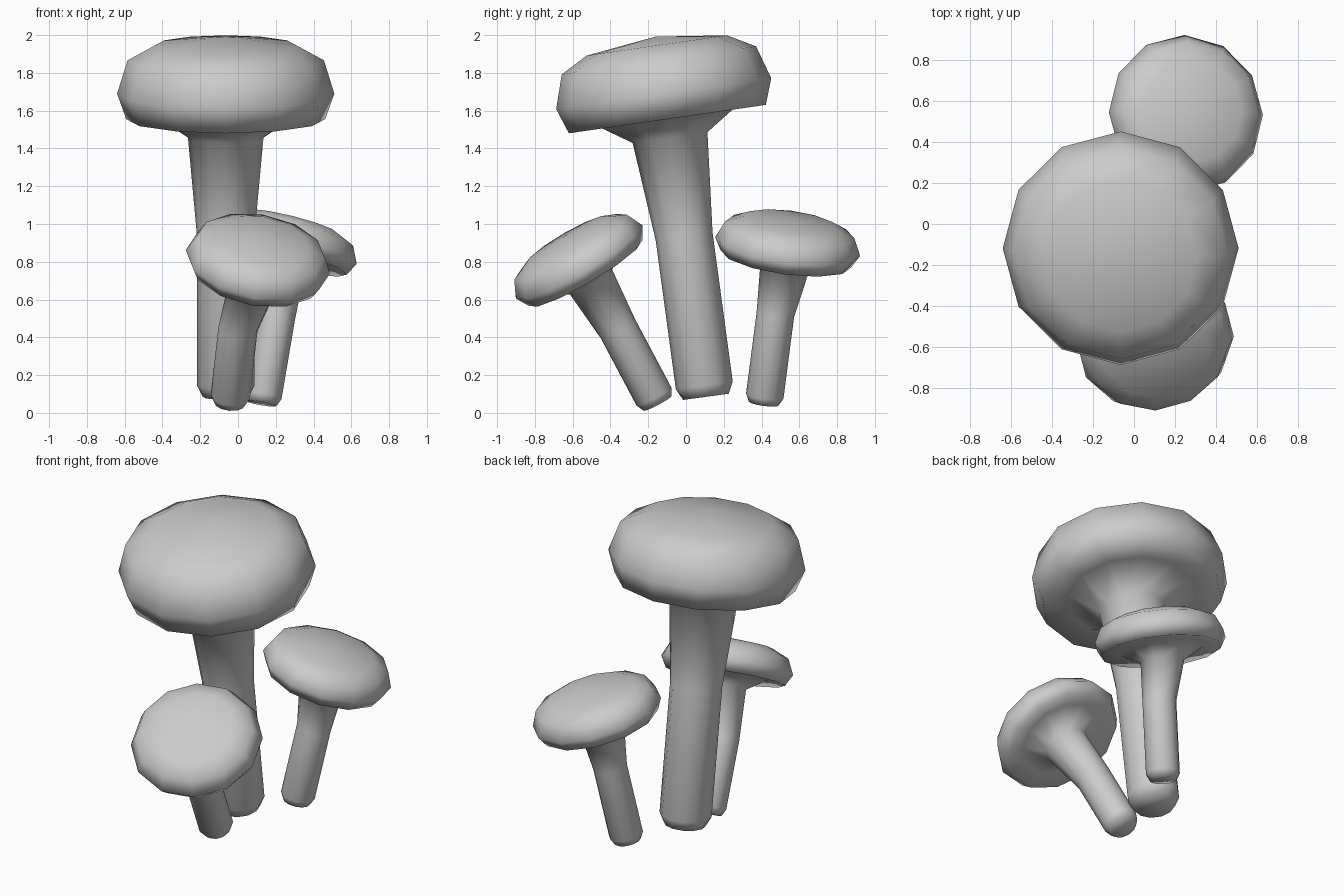
import bpy, bmesh
from math import sin, cos, tau
from mathutils import Vector

if "Cube" in bpy.data.objects:
    bpy.data.objects.remove(bpy.data.objects["Cube"])

SIDES = 12
UP = Vector((0, 0, 1))


def add_ring(bm, centre, axis, radius):
    """Ring of vertices around a centre, square to the axis."""
    q = UP.rotation_difference(axis)
    return [bm.verts.new(centre + q @ Vector((radius * cos(tau * i / SIDES),
                                              radius * sin(tau * i / SIDES), 0)))
            for i in range(SIDES)]


def mushroom(name, foot, waist, cap, axis, stem_r, profile):
    """Skin of rings: foot, bent stem, flared neck, cap rim, dome and pole."""
    foot, waist, cap = Vector(foot), Vector(waist), Vector(cap)
    axis = Vector(axis).normalized()
    lower = (waist - foot).normalized()
    bm = bmesh.new()

    # stem with a rounded foot
    rings = [add_ring(bm, foot, lower, stem_r * 0.8),
             add_ring(bm, foot + lower * stem_r * 0.4, lower, stem_r),
             add_ring(bm, waist, (lower + axis).normalized(), stem_r)]
    # neck and cap, as (radius, height along the cap axis)
    for r, h in profile[:-1]:
        rings.append(add_ring(bm, cap + axis * h, axis, r))
    pole = bm.verts.new(cap + axis * profile[-1][1])

    bm.faces.new(rings[0][::-1])
    for a, b in zip(rings, rings[1:]):
        for i in range(SIDES):
            j = (i + 1) % SIDES
            bm.faces.new((a[i], a[j], b[j], b[i]))
    top = rings[-1]
    for i in range(SIDES):
        bm.faces.new((top[i], top[(i + 1) % SIDES], pole))
    bmesh.ops.recalc_face_normals(bm, faces=bm.faces)
    for f in bm.faces:
        f.smooth = True
    mesh = bpy.data.meshes.new(name)
    bm.to_mesh(mesh)
    bm.free()
    bpy.context.collection.objects.link(bpy.data.objects.new(name, mesh))


large = [(0.2, -0.235), (0.38, -0.115), (0.527, -0.136), (0.575, 0),
         (0.52, 0.178), (0.375, 0.258), (0, 0.305)]
small = [(0.13, -0.125), (0.25, -0.05), (0.35, -0.068), (0.387, 0),
         (0.345, 0.09), (0.25, 0.133), (0, 0.158)]

# tall mushroom in the middle, two small ones leaning outwards
mushroom("large_mushroom", (-0.065, 0.105, 0.085), (-0.065, -0.01, 0.935),
         (-0.065, -0.118, 1.69), (0, -0.143, 0.99), 0.152, large)
mushroom("front_small_mushroom", (-0.045, -0.15, 0.05), (0.0, -0.36, 0.445),
         (0.105, -0.566, 0.80), (0.16, -0.50, 0.85), 0.104, small)
mushroom("back_small_mushroom", (0.125, 0.412, 0.05), (0.205, 0.473, 0.52),
         (0.253, 0.538, 0.882), (0.24, 0.13, 0.96), 0.1, small)
